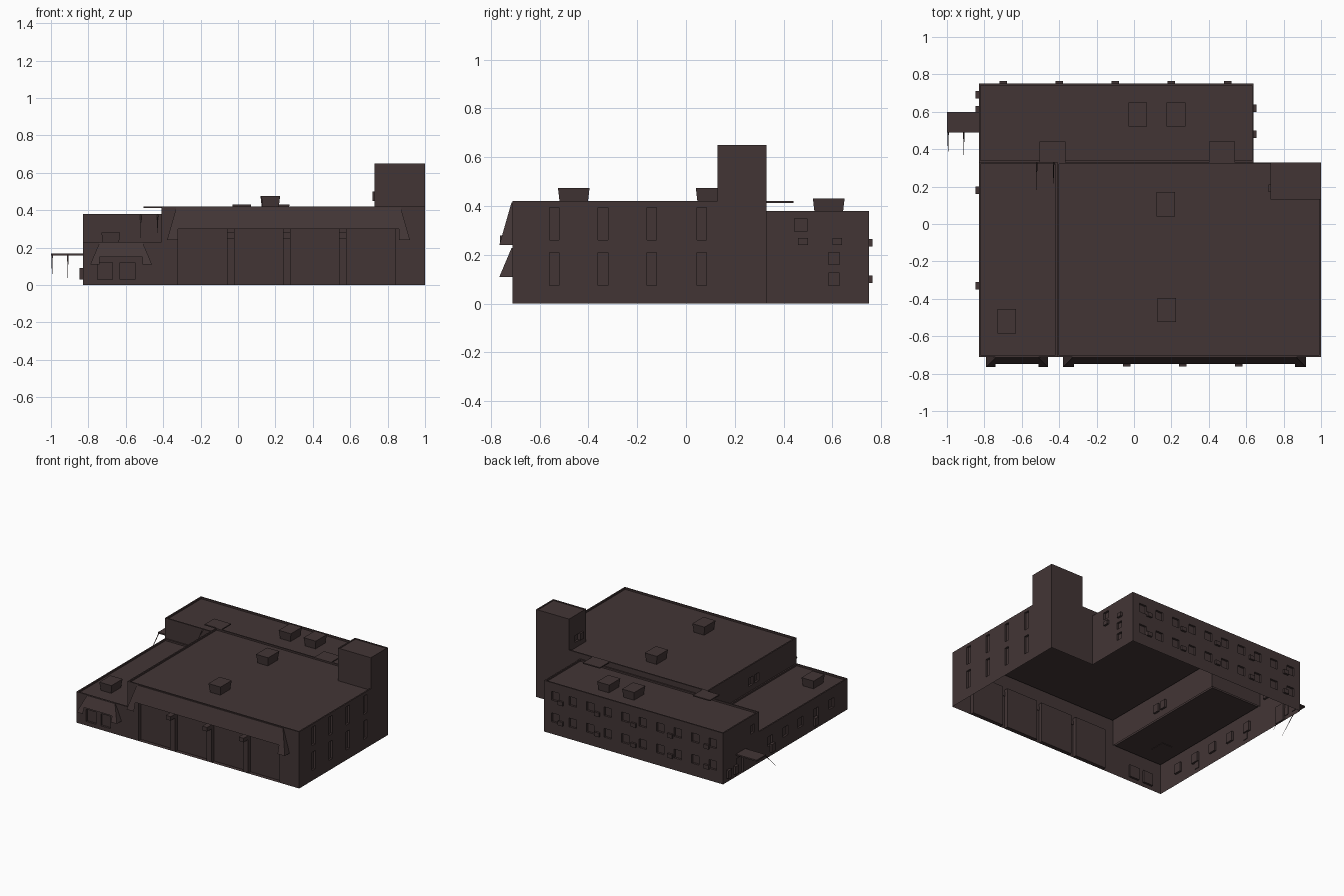
import bpy
from mathutils import Vector

if "Cube" in bpy.data.objects:
    bpy.data.objects.remove(bpy.data.objects["Cube"])

mat = bpy.data.materials.new("dark_brown")
mat.diffuse_color = (0.055, 0.036, 0.036, 1)
mat.use_nodes = True
mat.node_tree.nodes["Principled BSDF"].inputs["Base Color"].default_value = mat.diffuse_color


def make(name, verts, faces):
    me = bpy.data.meshes.new(name)
    me.from_pydata([tuple(v) for v in verts], [], faces)
    me.materials.append(mat)
    ob = bpy.data.objects.new(name, me)
    bpy.context.collection.objects.link(ob)
    return ob


def box(name, x0, x1, y0, y1, z0, z1, taper=0.0):
    # taper shrinks the bottom
    t = taper
    v = [(x0 + t, y0 + t, z0), (x1 - t, y0 + t, z0), (x1 - t, y1 - t, z0), (x0 + t, y1 - t, z0),
         (x0, y0, z1), (x1, y0, z1), (x1, y1, z1), (x0, y1, z1)]
    return make(name, v, [(3, 2, 1, 0), (4, 5, 6, 7), (0, 1, 5, 4),
                          (1, 2, 6, 5), (2, 3, 7, 6), (3, 0, 4, 7)])


def wall(name, a, b, z0, z1, holes=(), depth=0.015):
    # single skin wall from a to b (outside on the right); holes (u0, u1, z0, z1) are recessed
    a, b = Vector((*a, 0)), Vector((*b, 0))
    length = (b - a).length
    d = (b - a) / length
    inward = Vector((-d.y, d.x, 0))
    verts, faces = [], []

    def quad(pts):
        n = len(verts)
        verts.extend(a + d * u + inward * w + Vector((0, 0, z)) for u, z, w in pts)
        faces.append((n, n + 1, n + 2, n + 3))

    us = sorted({0, length, *[h[0] for h in holes], *[h[1] for h in holes]})
    zs = sorted({z0, z1, *[h[2] for h in holes], *[h[3] for h in holes]})
    for u0, u1 in zip(us, us[1:]):
        for w0, w1 in zip(zs, zs[1:]):
            cu, cz = (u0 + u1) / 2, (w0 + w1) / 2
            if not any(h[0] < cu < h[1] and h[2] < cz < h[3] for h in holes):
                quad([(u0, w0, 0), (u1, w0, 0), (u1, w1, 0), (u0, w1, 0)])
    for u0, u1, w0, w1 in holes:
        quad([(u0, w0, depth), (u1, w0, depth), (u1, w1, depth), (u0, w1, depth)])
        c = [(u0, w0), (u1, w0), (u1, w1), (u0, w1)]
        for (p, q), (r, s) in zip(c, c[1:] + c[:1]):
            quad([(p, q, 0), (r, s, 0), (r, s, depth), (p, q, depth)])
    return make(name, verts, faces)


def roof(name, x0, x1, y0, y1, z, drop=0.012, rim=0.01):
    # flat roof sunk behind a thin parapet
    o = [(x0, y0), (x1, y0), (x1, y1), (x0, y1)]
    r = rim
    i = [(x0 + r, y0 + r), (x1 - r, y0 + r), (x1 - r, y1 - r), (x0 + r, y1 - r)]
    v = [(*p, z) for p in o] + [(*p, z) for p in i] + [(*p, z - drop) for p in i]
    f = [(8, 9, 10, 11)]
    for k in range(4):
        n = (k + 1) % 4
        f += [(k, n, 4 + n, 4 + k), (4 + k, 4 + n, 8 + n, 8 + k)]
    make(name, v, f)


def canopy(name, x0, x1, z0, z1, leg, zc):
    # sloped hood with hanging ends, front skin cut away in the middle up to zc
    yt, yb, e = -0.715, -0.765, 0.05
    t = (zc - z0) / (z1 - z0)
    ym = yb + (yt - yb) * t
    v = [(x0, yb, z0), (x0 + leg, yb, z0), (x0 + leg, ym, zc), (x1 - leg, ym, zc),
         (x1 - leg, yb, z0), (x1, yb, z0), (x1 - e, yt, z1), (x0 + e, yt, z1),
         (x0, -0.71, z0), (x1, -0.71, z0), (x0 + e, -0.71, z1), (x1 - e, -0.71, z1)]
    make(name, v, [(0, 1, 2, 7), (2, 3, 6, 7), (3, 4, 5, 6), (8, 0, 7, 10),
                   (5, 9, 11, 6), (7, 6, 11, 10)])


def spike(name, x, y0, z0, y1, z1, w=0.004):
    # thin brace tapering to a point
    v = [(x - w, y0, z0), (x + w, y0, z0), (x, y0 - w, z0 - 2 * w), (x, y1, z1)]
    make(name, v, [(0, 2, 1), (0, 1, 3), (1, 2, 3), (2, 0, 3)])


# Hall walls: four garage doors in front, two window rows on the side
doors = [(0.09 + 0.30 * i, 0.35 + 0.30 * i, 0.0, 0.30) for i in range(4)]
wall("hall_front_wall", (-0.41, -0.71), (1, -0.71), 0, 0.42, doors, 0.03)
side = [(y - 0.02, y + 0.02, z, z + 0.135)
        for y in (0.17, 0.37, 0.57, 0.775) for z in (0.075, 0.26)]
wall("hall_right_wall", (1, -0.71), (1, 0.33), 0, 0.42, side)
wall("hall_back_wall", (1, 0.33), (0.64, 0.33), 0, 0.42)
wall("hall_back_step", (0.64, 0.33), (-0.41, 0.33), 0.37, 0.42)
wall("hall_left_step", (-0.41, 0.33), (-0.41, -0.71), 0.22, 0.42,
     [(0.48, 0.53, 0.27, 0.33), (0.55, 0.60, 0.27, 0.33)])
roof("hall_roof", -0.41, 1, -0.71, 0.33, 0.42)

# Low left wing
wall("wing_front_wall", (-0.83, -0.71), (-0.41, -0.71), 0, 0.23,
     [(0.08, 0.16, 0.03, 0.12), (0.20, 0.28, 0.03, 0.12)])
wing = [(u, u + 0.06, 0.08, 0.15) for u in (0.10, 0.28, 0.46, 0.64, 0.82)]
wall("wing_left_wall", (-0.83, 0.33), (-0.83, -0.71), 0, 0.23, wing)
roof("wing_roof", -0.83, -0.41, -0.71, 0.33, 0.23)

# Rear block
rear = [(0.06 + 0.144 * i, 0.12 + 0.144 * i, z, z + 0.065)
        for i in range(10) for z in (0.09, 0.25)]
wall("rear_back_wall", (0.64, 0.75), (-0.83, 0.75), 0, 0.38, rear)
wall("rear_right_wall", (0.64, 0.33), (0.64, 0.75), 0, 0.38,
     [(0.115, 0.165, 0.295, 0.35), (0.255, 0.30, 0.16, 0.21), (0.255, 0.30, 0.075, 0.125)])
wall("rear_left_wall", (-0.83, 0.75), (-0.83, 0.33), 0, 0.38,
     [(0.16, 0.24, 0.0, 0.13), (0.32, 0.37, 0.25, 0.31)])
wall("rear_front_step", (-0.83, 0.33), (-0.41, 0.33), 0.22, 0.38)
roof("rear_roof", -0.83, 0.64, 0.33, 0.75, 0.38)

# Tower
corners = [(0.73, 0.13), (1, 0.13), (1, 0.33), (0.73, 0.33)]
for i, side_name in enumerate(("front", "right", "back", "left")):
    hole = [(0.07, 0.12, 0.45, 0.50)] if side_name == "left" else []
    wall("tower_" + side_name, corners[i], corners[(i + 1) % 4], 0.405, 0.65, hole)
roof("tower_roof", 0.73, 1, 0.13, 0.33, 0.65, 0.004)

# Hoods over the entrances
canopy("hall_canopy", -0.38, 0.92, 0.24, 0.415, 0.06, 0.30)
canopy("wing_canopy", -0.79, -0.46, 0.11, 0.228, 0.05, 0.15)

# Rooftop units
for i, (x, y, z) in enumerate([(0.17, 0.105, 0.475), (0.175, -0.46, 0.475),
                               (0.02, 0.585, 0.43), (0.225, 0.585, 0.43), (-0.68, -0.52, 0.28)]):
    box(f"roof_unit_{i}", x - 0.05, x + 0.05, y - 0.065, y + 0.065, z - 0.065, z, 0.008)

# Raised plates and braces on the rear roof
for x in (-0.435, 0.47):
    box("roof_plate", x - 0.07, x + 0.07, 0.33, 0.44, 0.412, 0.42)
for x in (-0.52, -0.43):
    spike("roof_brace", x, 0.33, 0.375, 0.18, 0.25)

# Side porch with braces
box("porch_roof", -1, -0.83, 0.49, 0.60, 0.158, 0.168)
for x in (-0.994, -0.91):
    spike("porch_brace", x, 0.49, 0.16, 0.36, 0.03)

# Wall lamps
for x in (-0.70, -0.40, -0.10, 0.20, 0.50):
    for z in (0.085, 0.235):
        box("back_lamp", x - 0.02, x + 0.02, 0.745, 0.765, z, z + 0.03)
for x in (-0.04, 0.26, 0.56):
    box("front_lamp", x - 0.02, x + 0.02, -0.762, -0.705, 0.25, 0.28)
for y in (0.69, 0.61, 0.18, -0.33):
    box("left_lamp", -0.848, -0.825, y - 0.02, y + 0.02, 0.03, 0.09)
for y in (0.62, 0.48):
    box("right_lamp", 0.635, 0.655, y - 0.02, y + 0.02, 0.24, 0.27)
box("tower_lamp", 0.718, 0.735, 0.17, 0.21, 0.45, 0.50)
